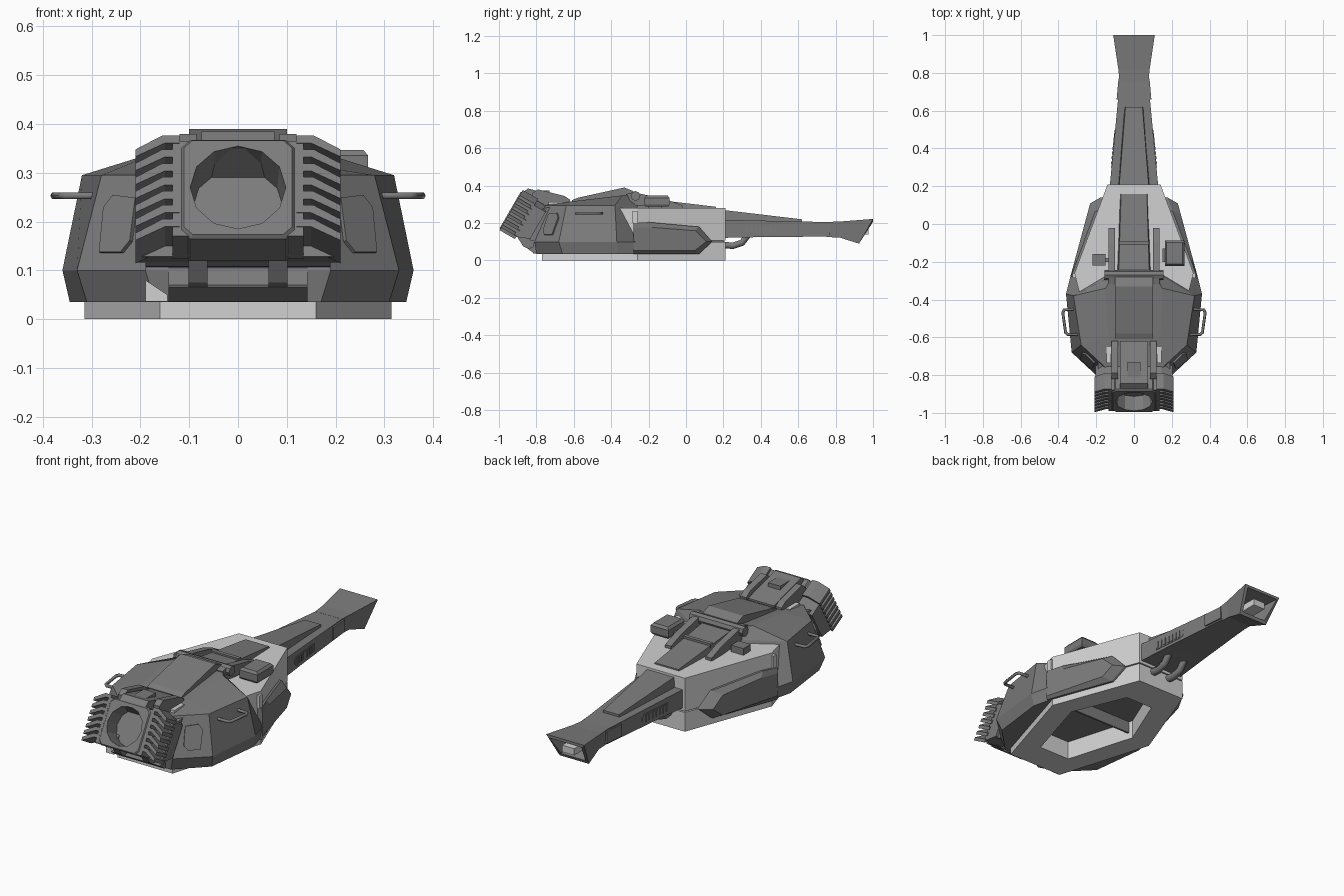
import bpy
import bmesh
from math import cos, sin, radians
from mathutils import Matrix, Vector

if "Cube" in bpy.data.objects:
    bpy.data.objects.remove(bpy.data.objects["Cube"])


def material(name, value):
    m = bpy.data.materials.new(name)
    m.use_nodes = True
    colour = (value, value, value, 1)
    m.diffuse_color = colour
    m.node_tree.nodes["Principled BSDF"].inputs["Base Color"].default_value = colour
    return m


DARK = material("dark grey", 0.2)
LIGHT = material("light grey", 0.64)


def finish(obj, mat, mirror):
    bpy.context.scene.collection.objects.link(obj)
    obj.data.materials.append(mat)
    if mirror:
        obj.modifiers.new("Mirror", "MIRROR")
    return obj


def loft(name, loops, mat=DARK, mirror=False, matrix=None):
    """Skin equal-length loops of 3D points and cap both ends."""
    bm = bmesh.new()
    rings = [[bm.verts.new(p) for p in loop] for loop in loops]
    n = len(rings[0])
    for a, b in zip(rings, rings[1:]):
        for i in range(n):
            j = (i + 1) % n
            bm.faces.new((a[i], a[j], b[j], b[i]))
    bm.faces.new(rings[0])
    bm.faces.new(rings[-1])
    if matrix:
        bm.transform(matrix)
    bmesh.ops.recalc_face_normals(bm, faces=bm.faces)
    mesh = bpy.data.meshes.new(name)
    bm.to_mesh(mesh)
    bm.free()
    return finish(bpy.data.objects.new(name, mesh), mat, mirror)


def side_prism(name, profile, x0, x1, mat=DARK, mirror=False):
    """Extrude a (y, z) profile along x."""
    return loft(name, [[(x, y, z) for y, z in profile] for x in (x0, x1)], mat, mirror)


def box(name, x, y, z, mat=DARK, mirror=False):
    return side_prism(name, [(y[0], z[0]), (y[1], z[0]), (y[1], z[1]), (y[0], z[1])],
                      x[0], x[1], mat, mirror)


def plan(half, z):
    """Full symmetric outline at height z from its +x half."""
    return [(x, y, z) for x, y in half] + [(-x, y, z) for x, y in reversed(half)]


def tube(name, points, radius, mirror=False):
    c = bpy.data.curves.new(name, "CURVE")
    c.dimensions = "3D"
    c.bevel_depth = radius
    c.bevel_resolution = 1
    c.use_fill_caps = True
    s = c.splines.new("POLY")
    s.points.add(len(points) - 1)
    for p, co in zip(s.points, points):
        p.co = (*co, 1)
    return finish(bpy.data.objects.new(name, c), DARK, mirror)


# Light hull: open base ring, solid rear deck and front lip
outer = [(.14, .21), (.315, -.26), (.16, -.77)]
inner = [(.08, .04), (.2, -.25), (.09, -.62)]
loft("base_ring", [plan(inner, .1), plan(inner, 0), plan(outer, 0), plan(outer, .1)], LIGHT)
loft("rear_hull", [plan([(.14, .21), (.315, -.26), (.29, -.36)], z) for z in (.106, .28)], LIGHT)
loft("hull_floor", [plan([(.13, .2), (.305, -.26), (.15, -.76)], z) for z in (.098, .108)])
lip = [(-.19, .036), (-.19, .08), (-.145, .05), (-.145, .036)]
loft("front_lip", [[(x, y, z) for x, z in lip] for y in (-.819, -.78)], LIGHT)

# Faceted dark front body with a recess under it
recess = [(.21, -.28), (.21, -.31), (.13, -.56), (.1, -.63)]
crown = plan([(.11, -.27), (.15, -.34), (.14, -.6), (.11, -.64)], 0)
loft("front_body", [
    plan(recess, .1), plan(recess, .035),
    plan([(.32, -.27), (.345, -.37), (.31, -.66), (.17, -.8)], .035),
    plan([(.335, -.27), (.36, -.37), (.33, -.68), (.19, -.81)], .1),
    plan([(.12, -.26), (.32, -.38), (.28, -.64), (.15, -.761)], .295),
    [(x, y, .312 + (y + .64) * .12) for x, y, z in crown]])
box("arm_gap", (.123, .145), (-.735, -.65), (.295, .313), LIGHT, True)

# Plates on the slanted front cheeks
corners = [Vector(c) for c in ((.33, -.68, .1), (.19, -.81, .1), (.15, -.761, .295), (.28, -.64, .295))]
normal = (corners[1] - corners[0]).cross(corners[3] - corners[0]).normalized()
if normal.y > 0:
    normal.negate()


def on_cheek(s, t, lift):
    low = corners[0].lerp(corners[1], s)
    high = corners[3].lerp(corners[2], s)
    return low.lerp(high, t) + normal * lift


patch = [(.3, .18), (.62, .18), (.72, .3), (.66, .75), (.3, .78), (.2, .65)]
loft("cheek_plate", [[on_cheek(s, t, d) for s, t in patch] for d in (-.01, .009)], DARK, True)


# Side panels standing further off the hull toward the rear
def hull_x(y):
    return .14 + (.21 - y) * .372


panel = [(-.28, .2), (-.2, .205), (.07, .18), (.14, .1), (.07, .035), (-.28, .035)]
ridge = [(-.28 if y < -.25 else y * .85 - .01, .105 + (z - .105) * .72) for y, z in panel]
loft("side_panel", [[(hull_x(y) - .02, y, z) for y, z in panel],
                    [(hull_x(y) + .012, y, z) for y, z in panel],
                    [(.24 + (.08 - y) * .27, y, z) for y, z in ridge]], DARK, True)
box("side_clamp", (.29, .325), (-.285, -.26), (.2, .265), LIGHT, True)

# Top covers, hinge and rails
side_prism("top_cover", [(-.61, .29), (-.61, .322), (-.58, .335), (-.33, .39), (-.28, .37), (-.28, .28)], -.1, .1)
loft("rear_cover", [[(-w, y, .27), (w, y, .27), (w * .92, y, z), (-w * .92, y, z)]
                    for y, w, z in ((-.3, .09, .342), (-.1, .083, .318), (.16, .074, .287))])
box("cover_step", (-.08, .08), (-.11, -.09), (.28, .328))
rail = [(-.32, .3), (-.32, .355), (-.28, .365), (-.1, .325), (-.02, .295), (-.02, .27)]
side_prism("rear_rail", rail, .1, .135, DARK, True)
circle = [(-.27 + .026 * cos(radians(45 * i)), .345 + .026 * sin(radians(45 * i))) for i in range(8)]
side_prism("hinge_bar", circle, -.155, .155)

# Roof equipment: sight box and small sensor
box("sight_mount", (.15, .21), (-.2, -.13), (.27, .31))
loft("sight_box", [[(.215 - w, -.155 - d, z), (.215 + w, -.155 - d, z),
                    (.215 + w, -.155 + d, z), (.215 - w, -.155 + d, z)]
                   for z, w, d in ((.288, .045, .06), (.3, .052, .067), (.335, .052, .067), (.347, .042, .057))])
box("small_sensor", (-.22, -.15), (-.22, -.16), (.27, .315))
box("sensor_arm", (-.16, -.1), (-.2, -.18), (.28, .3))

# Side grab handles
tube("grab_handle", [(.31, -.45, .253), (.37, -.455, .253), (.377, -.47, .253),
                     (.362, -.575, .253), (.352, -.585, .253), (.29, -.585, .253)], .008, True)

# Tilted nose block: ring face, finned cheeks and housing
tilt = Matrix.Translation((0, -.94, .27)) @ Matrix.Rotation(radians(60), 4, "X")
frame, hole = [], []
for i in range(4):
    turn = Matrix.Rotation(radians(90 * i), 2)
    frame += [turn @ Vector(p) for p in ((.117, 0), (.117, .098), (.098, .117))]
    hole += [turn @ Vector((cos(a), sin(a))) * .098 for a in (0, radians(30), radians(60))]
loft("nose_ring", [[(*(p * k), w) for p in loop] for loop, w, k in
                   ((frame, -.1, 1), (frame, -.008, 1), (frame, 0, .95), (hole, 0, 1), (hole, -.085, .95))],
     matrix=tilt)
loft("nose_housing", [plan([(.205, v), (.205, .085), (.145, .115)], w)
                      for v, w in ((-.08, -.17), (-.115, -.085))], matrix=tilt)
loft("nose_side_plate", [[(.1, -.112, w), (.134, -.112, w), (.134, .112, w), (.1, .112, w)]
                         for w in (-.1, -.006)], mirror=True, matrix=tilt)
for i in range(7):
    t = -.09 + .033 * i
    fin = [(.12, t), (.15, t), (.21, t - .032), (.21, t - .015), (.155, t + .018), (.12, t + .018)]
    loft(f"nose_fin_{i + 1}", [[(x, v, w) for x, v in fin] for w in (-.1, -.005)],
         mirror=True, matrix=tilt)

# Nose neck, top plate, arms and chin
side_prism("nose_neck", [(-.7, .1), (-.83, .108), (-.87, .14), (-.81, .27), (-.7, .29)], -.19, .19)
side_prism("nose_top_plate", [(-.89, .35), (-.845, .385), (-.62, .325), (-.62, .28), (-.82, .28)], -.075, .075)
box("top_plate_pad", (-.035, .035), (-.84, -.73), (.34, .375))
side_prism("nose_arm", [(-.82, .3), (-.82, .36), (-.79, .38), (-.65, .345), (-.62, .325), (-.62, .28)],
           .085, .12, DARK, True)
side_prism("chin", [(-.64, .036), (-.81, .036), (-.85, .065), (-.82, .07), (-.81, .105), (-.64, .2)], -.142, .142)
side_prism("chin_bracket", [(-.85, .066), (-.87, .075), (-.93, .17), (-.86, .2), (-.8, .07)], .063, .102, DARK, True)


# Tapered barrel, top fairing and flared hollow muzzle
def section(y, top, bottom, z0, z1, y0=None):
    low = y if y0 is None else y0
    return [(-bottom, low, z0), (bottom, low, z0), (top, y, z1), (-top, y, z1)]


def barrel_x(y):
    return .133 - .095 * (y - .15)


loft("barrel", [section(y, barrel_x(y), barrel_x(y), z0, z1)
                for y, z0, z1 in ((.15, .12, .218), (.4, .125, .213), (.77, .128, .205))])
loft("barrel_fairing", [section(.18, .08, .085, .2, .272), section(.62, .045, .05, .2, .22)])
loft("barrel_sleeve", [section(.66, .092, .092, .135, .2), section(.77, .082, .082, .135, .2)])
loft("muzzle", [section(.75, .076, .07, .125, .206), section(.82, .083, .07, .123, .208),
                section(1, .11, .085, .09, .222, .925), section(1, .094, .07, .106, .207, .932),
                section(.86, .06, .055, .14, .19)])
box("muzzle_core", (-.035, .035), (.85, .975), (.14, .175), LIGHT)

# Louvred vents on both sides of the barrel
vent = [(.3, .155), (.315, .14), (.49, .14), (.505, .155), (.505, .175), (.49, .188), (.315, .188), (.3, .175)]
loft("vent_frame", [[(barrel_x(y) + d, y, z) for y, z in vent] for d in (-.01, .002)], DARK, True)
for i in range(7):
    y = .318 + .025 * i
    x = barrel_x(y)
    box(f"barrel_vent_{i + 1}", (x - .02, x + .004), (y, y + .014), (.146, .182), DARK, True)

# Hoses below the barrel root
tube("barrel_hose", [(.05, .19, .085), (.05, .25, .078), (.05, .3, .095), (.05, .33, .135)], .02, True)
